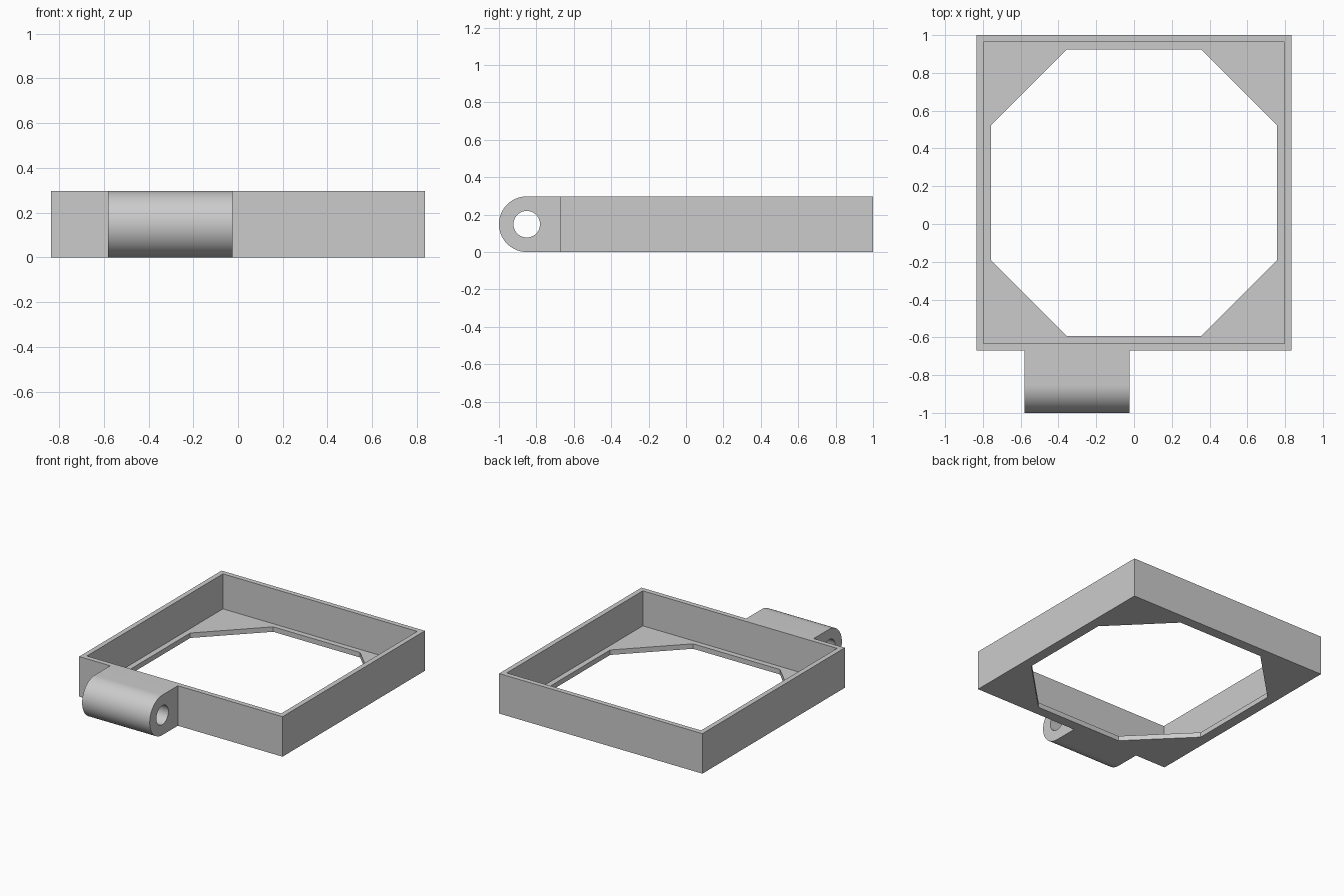
import bpy, bmesh, math
from mathutils import Vector

old = bpy.data.objects.get("Cube")
if old:
    bpy.data.objects.remove(old, do_unlink=True)

grey = bpy.data.materials.new("plain grey")
grey.use_nodes = True
colour = (0.6, 0.6, 0.6, 1)
grey.diffuse_color = colour
grey.node_tree.nodes["Principled BSDF"].inputs["Base Color"].default_value = colour

HEIGHT = 0.297
CENTRE_Y = 0.165
HALF = 0.835          # half width of the square frame
WALL = 0.037
FLOOR = 0.037


def prism(name, points, direction):
    """Extrude a closed outline of 3D points along a direction."""
    bm = bmesh.new()
    face = bm.faces.new([bm.verts.new(p) for p in points])
    top = bmesh.ops.extrude_face_region(bm, geom=[face])["geom"]
    bmesh.ops.translate(bm, vec=Vector(direction),
                        verts=[g for g in top if isinstance(g, bmesh.types.BMVert)])
    bmesh.ops.recalc_face_normals(bm, faces=bm.faces)
    mesh = bpy.data.meshes.new(name)
    bm.to_mesh(mesh)
    bm.free()
    mesh.materials.append(grey)
    obj = bpy.data.objects.new(name, mesh)
    bpy.context.collection.objects.link(obj)
    return obj


def octagon(half, flat, z):
    """Square outline with corners cut so each side keeps a half length of flat."""
    pts = [(half, -flat), (half, flat), (flat, half), (-flat, half),
           (-half, flat), (-half, -flat), (-flat, -half), (flat, -half)]
    return [(x, y + CENTRE_Y, z) for x, y in pts]


def square(half, z):
    return [(x * half, y * half + CENTRE_Y, z)
            for x, y in ((1, -1), (1, 1), (-1, 1), (-1, -1))]


def cut(obj, cutter):
    """Subtract the cutter, then remove it."""
    cutter.hide_render = True
    mod = obj.modifiers.new("cut", "BOOLEAN")
    mod.operation = "DIFFERENCE"
    mod.solver = "EXACT"
    mod.object = cutter
    bpy.context.view_layer.objects.active = obj
    bpy.ops.object.modifier_apply(modifier=mod.name)
    bpy.data.objects.remove(cutter, do_unlink=True)


# Square tray frame: open top, thin floor with an eight-sided opening
frame = prism("frame", square(HALF, 0), (0, 0, HEIGHT))
cut(frame, prism("pocket_cutter", square(HALF - WALL, FLOOR), (0, 0, 1)))
cut(frame, prism("opening_cutter", octagon(0.758, 0.357, -1), (0, 0, 2)))

# Hinge lug: rounded nose on the front wall, with a pin hole running along x
LEFT, RIGHT = -0.58, -0.025
RADIUS = HEIGHT / 2
NOSE_Y = -1 + RADIUS
FRONT_Y = CENTRE_Y - HALF


def arc(x, radius, start, end, steps):
    angles = [start + (end - start) * i / steps for i in range(steps + 1)]
    return [(x, NOSE_Y + radius * math.cos(a), RADIUS + radius * math.sin(a))
            for a in angles]


outline = arc(LEFT, RADIUS, math.pi / 2, 3 * math.pi / 2, 40)
outline += [(LEFT, FRONT_Y, 0), (LEFT, FRONT_Y, HEIGHT)]
lug = prism("hinge_lug", outline, (RIGHT - LEFT, 0, 0))
hole = arc(LEFT - 0.1, 0.071, 0, 2 * math.pi, 48)[:-1]
cut(lug, prism("pin_hole_cutter", hole, (RIGHT - LEFT + 0.2, 0, 0)))

# Smooth the round surfaces and keep the edges sharp
bpy.ops.object.select_all(action="DESELECT")
lug.select_set(True)
bpy.context.view_layer.objects.active = lug
bpy.ops.object.shade_smooth_by_angle(angle=math.radians(30))
